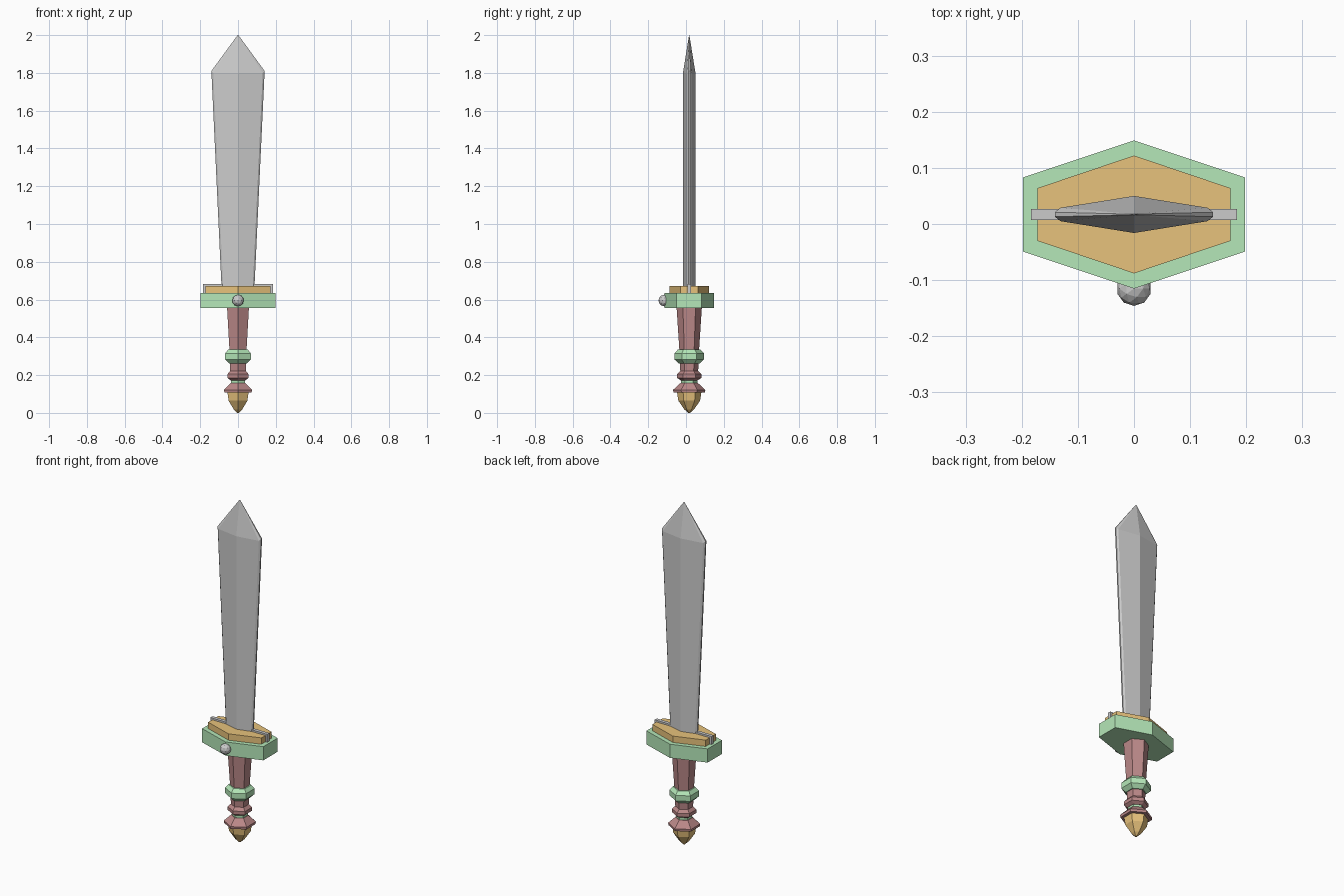
import bpy, bmesh
from math import sin, cos, pi

if "Cube" in bpy.data.objects:
    bpy.data.objects.remove(bpy.data.objects["Cube"])

CY = 0.017  # the sword axis sits slightly behind the origin (gem sticks out in front)


def material(name, rgb):
    m = bpy.data.materials.new(name)
    m.diffuse_color = (*rgb, 1)
    m.use_nodes = True
    m.node_tree.nodes["Principled BSDF"].inputs["Base Color"].default_value = m.diffuse_color
    return m


GREEN = material("green", (0.46, 0.80, 0.48))
ORANGE = material("orange", (0.80, 0.54, 0.20))
RED = material("dark_red", (0.50, 0.25, 0.25))


def loft(name, rings, mat=None):
    """Skin a stack of equal-length point rings and cap both ends."""
    bm = bmesh.new()
    rows = [[bm.verts.new(p) for p in ring] for ring in rings]
    n = len(rows[0])
    for a, b in zip(rows, rows[1:]):
        for i in range(n):
            j = (i + 1) % n
            bm.faces.new((a[i], a[j], b[j], b[i]))
    bm.faces.new(rows[0][::-1])
    bm.faces.new(rows[-1])
    bmesh.ops.recalc_face_normals(bm, faces=bm.faces)
    me = bpy.data.meshes.new(name)
    bm.to_mesh(me)
    bm.free()
    ob = bpy.data.objects.new(name, me)
    bpy.context.collection.objects.link(ob)
    if mat:
        me.materials.append(mat)
    return ob


def hex_ring(r, z):
    """Regular hexagon with corners on the y axis."""
    return [(r * sin(k * pi / 3), CY + r * cos(k * pi / 3), z) for k in range(6)]


def turned(name, profile, mat):
    """Six-sided turned part; profile holds (half width seen from front, z)."""
    return loft(name, [hex_ring(w / cos(pi / 6), z) for w, z in profile], mat)


def guard_plate(name, half_x, side_y, peak_y, z0, z1, mat):
    pts = [(0, -peak_y), (half_x, -side_y), (half_x, side_y),
           (0, peak_y), (-half_x, side_y), (-half_x, -side_y)]
    return loft(name, [[(x, CY + y, z) for x, y in pts] for z in (z0, z1)], mat)


def blade_ring(w, lip, ridge, edge, tip, z, dz=0):
    """Blade section: central ridges, thick shoulders and a thin cutting edge."""
    half = [(0, -ridge, 0), (w, -edge, 0), (w + lip, -tip, dz),
            (w + lip, tip, dz), (w, edge, 0)]
    full = half + [(-x, -y, d) for x, y, d in half]
    return [(x, CY + y, z + d) for x, y, d in full]


# Handle, rings and pommel
turned("pommel", [(0.004, 0), (0.022, 0.018), (0.050, 0.065), (0.056, 0.112)], ORANGE)
turned("pommel_collar", [(0.072, 0.108), (0.074, 0.122), (0.040, 0.158)], RED)
turned("lower_green_band", [(0.037, 0.153), (0.037, 0.176)], GREEN)
turned("lower_grip", [(0.038, 0.172), (0.056, 0.185), (0.056, 0.205),
                      (0.041, 0.222), (0.043, 0.265)], RED)
turned("grip_ring", [(0.048, 0.262), (0.068, 0.283), (0.068, 0.315), (0.052, 0.335)], GREEN)
turned("grip", [(0.045, 0.33), (0.058, 0.56)], RED)

# Two-tier cross guard
guard_plate("guard", 0.198, 0.066, 0.132, 0.555, 0.635, GREEN)
guard_plate("guard_top", 0.172, 0.047, 0.105, 0.632, 0.672, ORANGE)

# Blade
loft("blade", [blade_ring(0.077, 0.009, 0.033, 0.012, 0.004, 0.64),
               blade_ring(0.131, 0.010, 0.033, 0.012, 0.004, 1.80, 0.01),
               blade_ring(0.001, 0.001, 0.001, 0.0008, 0.0005, 2.0)])

# Steel rails wrapping the top plate on both sides
rail = [(0.07, 0.66), (0.172, 0.66), (0.172, 0.632), (0.184, 0.632),
        (0.184, 0.682), (0.07, 0.682)]
for side, s in (("left", -1), ("right", 1)):
    loft("guard_rail_" + side, [[(s * x, CY + y, z) for x, z in rail]
                                for y in (-0.010, 0.010)])

# Round stud on the front of the guard
bpy.ops.mesh.primitive_ico_sphere_add(subdivisions=2, radius=0.031,
                                      location=(0, -0.115, 0.595))
bpy.context.object.name = "front_stud"
